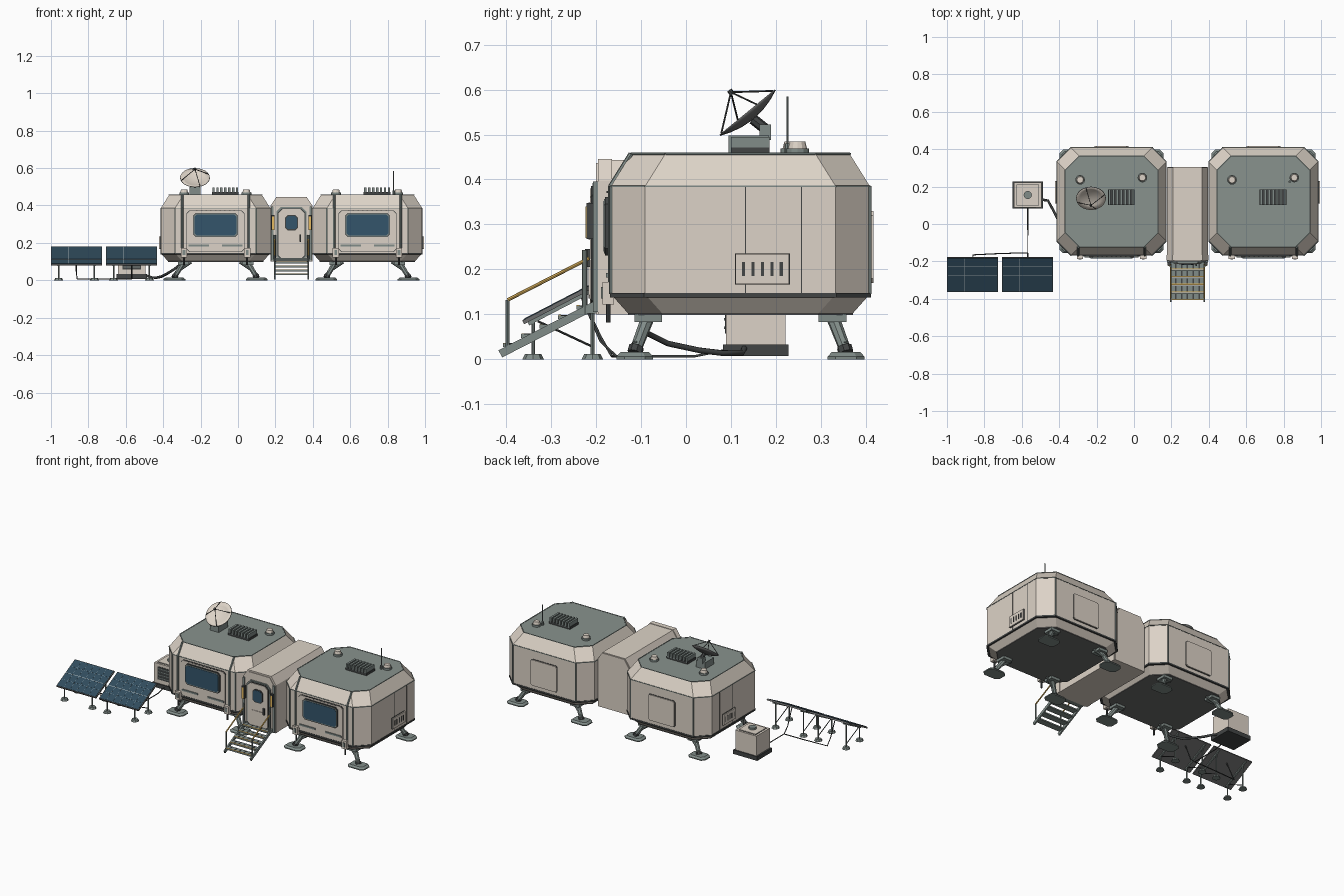
import bpy, bmesh, math
from mathutils import Vector, Matrix

cube = bpy.data.objects.get("Cube")
if cube:
    bpy.data.objects.remove(cube, do_unlink=True)


def material(name, r, g, b):
    m = bpy.data.materials.new(name)
    m.use_nodes = True
    m.diffuse_color = (r, g, b, 1)
    m.node_tree.nodes["Principled BSDF"].inputs["Base Color"].default_value = (r, g, b, 1)
    return m


SHELL = material("warm grey shell", .72, .65, .57)
ROOF = material("green grey roof", .25, .29, .27)
FRAME = material("steel frame", .22, .265, .25)
DARK = material("charcoal", .055, .06, .06)
UNDER = material("dark underside", .15, .152, .15)
GLASS = material("blue glass", .034, .09, .145)
CELL = material("navy solar cell", .03, .073, .11)
LINE = material("cell line", .42, .48, .5)
YELLOW = material("safety yellow", .78, .49, .12)


def finish(name, bm, *mats):
    bmesh.ops.recalc_face_normals(bm, faces=bm.faces)
    me = bpy.data.meshes.new(name)
    bm.to_mesh(me)
    bm.free()
    for m in mats:
        me.materials.append(m)
    ob = bpy.data.objects.new(name, me)
    bpy.context.collection.objects.link(ob)
    return ob


def box(name, pos, size, mat, tilt=0):
    bm = bmesh.new()
    M = Matrix.Translation(pos) @ Matrix.Rotation(tilt, 4, 'X') @ Matrix.Diagonal((*size, 1))
    bmesh.ops.create_cube(bm, size=1, matrix=M)
    return finish(name, bm, mat)


def rod(name, a, b, r, mat, r2=None, sides=8):
    a, b = Vector(a), Vector(b)
    d = b - a
    M = Matrix.Translation((a + b) / 2) @ d.to_track_quat('Z', 'Y').to_matrix().to_4x4()
    bm = bmesh.new()
    bmesh.ops.create_cone(bm, cap_ends=True, segments=sides, radius1=r, radius2=r if r2 is None else r2,
                          depth=d.length, matrix=M)
    return finish(name, bm, mat)


def loft(name, rings, *mats):
    bm = bmesh.new()
    loops = [[bm.verts.new(p) for p in ring] for ring in rings]
    n = len(loops[0])
    for lo, hi in zip(loops, loops[1:]):
        for i in range(n):
            bm.faces.new((lo[i], lo[(i + 1) % n], hi[(i + 1) % n], hi[i]))
    bm.faces.new(loops[0][::-1])
    bm.faces.new(loops[-1])
    return finish(name, bm, *mats)


def octagon(hx, hy, c):
    return [(hx - c, -hy), (hx, c - hy), (hx, hy - c), (hx - c, hy),
            (c - hx, hy), (-hx, hy - c), (-hx, c - hy), (c - hx, -hy)]


def plate(name, cx, cz, hx, hz, c, y0, y1, mat):
    return loft(name, [[(cx + x, y, cz + z) for x, z in octagon(hx, hz, c)] for y in (y0, y1)], mat)


def cable(name, pts, r):
    cu = bpy.data.curves.new(name, 'CURVE')
    cu.dimensions = '3D'
    cu.bevel_depth, cu.bevel_resolution = r, 1
    sp = cu.splines.new('POLY')
    sp.points.add(len(pts) - 1)
    for p, q in zip(sp.points, pts):
        p.co = (*q, 1)
    cu.materials.append(DARK)
    bpy.context.collection.objects.link(bpy.data.objects.new(name, cu))


CY = .121
FRONT = CY - .288


def pod_ring(cx, z, inset):
    return [(cx + x, CY + y, z) for x, y in octagon(.293 - inset, .288 - inset, .076)]


def pod(cx, side, tag):
    # Hull with roof and underside coloured by direction
    rings = [pod_ring(cx, z, i) for z, i in ((.1, .04), (.145, 0), (.385, 0), (.457, .045))]
    hull = loft(tag + "_hull", rings, SHELL, ROOF, UNDER)
    for f in hull.data.polygons:
        if abs(f.normal.z) > .95:
            f.material_index = 1 if f.normal.z > 0 else 2
    for part, z0, z1, inset, mat in (("base_band", .137, .147, -.002, DARK), ("eave_trim", .383, .387, -.0015, FRAME),
                                     ("floor_trim", .0985, .103, .038, UNDER)):
        loft(f"{tag}_{part}", [pod_ring(cx, z, inset) for z in (z0, z1)], mat)
    for i in range(8):
        rod(tag + "_roof_edge", rings[3][i], rings[3][(i + 1) % 8], .003, FRAME, sides=6)
    # Slim beads on the corners of the front and back walls
    for i in (0, 3, 4, 7):
        rod(tag + "_corner_bead", rings[1][i], rings[2][i], .004, FRAME, sides=6)
    # Front wall panel and window
    plate(tag + "_panel_seam", cx, .262, .155, .112, .015, FRONT - .003, FRONT + .01, DARK)
    plate(tag + "_front_panel", cx, .262, .152, .109, .015, FRONT - .006, FRONT + .01, SHELL)
    plate(tag + "_window_frame", cx, .296, .121, .065, .016, FRONT - .013, FRONT, DARK)
    plate(tag + "_window_lip", cx, .296, .117, .061, .014, FRONT - .015, FRONT, FRAME)
    plate(tag + "_window_glass", cx, .296, .112, .056, .012, FRONT - .017, FRONT, GLASS)
    for s in (-1, 1):
        x = cx + s * .178
        rod(tag + "_front_pillar", (x, FRONT, .15), (x, FRONT, .387), .007, FRAME)
        rod(tag + "_pillar_top", (x, FRONT, .385), (x, FRONT + .045, .457), .006, FRAME)
        box(tag + "_sill_strip", (cx + s * .09, FRONT - .007, .187), (.11, .008, .01), FRAME)
        box(tag + "_front_clamp", (cx + s * .169, FRONT - .006, .147), (.034, .026, .05), SHELL)
        box(tag + "_clamp_slot", (cx + s * .169, FRONT - .02, .148), (.014, .004, .026), FRAME)
        rod(tag + "_clamp_pin", (cx + s * .169, FRONT - .006, .082), (cx + s * .169, FRONT - .006, .125), .005, DARK)
    for i in range(9):
        box(tag + "_rivet", (cx - .1 + i * .025, FRONT - .007, .372), (.008, .005, .004), DARK)
    # Back hatch
    plate(tag + "_hatch_seam", cx, .25, .0925, .0825, .01, CY + .28, CY + .291, DARK)
    plate(tag + "_back_hatch", cx, .25, .09, .08, .01, CY + .28, CY + .296, SHELL)
    # Side wall seams and vent
    wall = cx + side * .293
    for y in (.132, .257):
        box(tag + "_side_seam", (wall, y, .265), (.003, .0025, .236), DARK)
    box(tag + "_vent_seam", (wall, .17, .201), (.008, .122, .069), DARK)
    box(tag + "_side_vent", (wall, .17, .201), (.018, .119, .066), SHELL)
    for i in range(5):
        box(tag + "_vent_slot", (wall + side * .009, .128 + i * .021, .201), (.003, .007, .032), DARK)
    # Legs
    for sx in (-1, 1):
        for sy in (-1, 1):
            x, y = cx + sx * .22, CY + sy * .235
            top = (cx + sx * .172, CY + sy * .205, .095)
            loft(tag + "_foot_pad", [[(x + a * k, y + b * k, z) for a, b in octagon(.058, .041, .018)]
                                     for z, k in ((0, 1), (.006, 1), (.016, .78))], FRAME)
            box(tag + "_leg_bracket", (top[0], top[1], .092), (.06, .062, .018), FRAME)
            rod(tag + "_leg", top, (x, y, .016), .015, FRAME, .013)
            rod(tag + "_ankle", (x, y, .014), (x - sx * .006, y - sy * .004, .028), .017, DARK)
            rod(tag + "_leg_brace", (cx + sx * .13, CY + sy * .2, .095), (x, y, .035), .006, FRAME)
    # Roof louvre and caps
    gx = cx + .052
    box(tag + "_louvre_base", (gx, .143, .464), (.144, .085, .014), DARK)
    for i in range(7):
        box(tag + "_louvre_slat", (gx - .063 + i * .021, .143, .48), (.012, .085, .03), FRAME)
    for x, y in ((cx - .168, .236), (cx + .165, .248)):
        rod(tag + "_cap_base", (x, y, .455), (x, y, .469), .026, FRAME, sides=12)
        rod(tag + "_roof_cap", (x, y, .469), (x, y, .485), .021, SHELL, .017, sides=12)


pod(-.12, -1, "left_pod")
pod(.692, 1, "right_pod")
rod("antenna", (.832, .226, .455), (.832, .226, .585), .0025, FRAME)
rod("antenna_base", (.832, .226, .455), (.832, .226, .48), .007, FRAME)

# Connecting corridor
MX = .286


def arch(y, k=0):
    pts = [(.11, .1), (.11, .395), (.078, .443)]
    half = [(x + k, z + (k if z > .2 else 0)) for x, z in pts]
    return [(MX + x, y, z) for x, z in half] + [(MX - x, y, z) for x, z in half[::-1]]


loft("corridor", [arch(-.19), arch(.302)], SHELL)
loft("corridor_front_collar", [arch(-.196, .003), arch(-.165, .003)], SHELL)
loft("corridor_front_wall", [arch(-.2, -.006), arch(-.18, -.006)], SHELL)
loft("corridor_back_wall", [arch(.3, -.004), arch(.306, -.004)], SHELL)

# Door
for part, hx, hz, c, y, mat in (("door_frame", .081, .145, .025, -.208, FRAME),
                                ("door_gasket", .074, .138, .022, -.211, DARK),
                                ("door", .069, .133, .02, -.214, SHELL)):
    plate(part, MX, .247, hx, hz, c, y, -.19, mat)
plate("door_window_frame", MX, .308, .035, .041, .014, -.217, -.2, DARK)
plate("door_window", MX, .308, .029, .035, .011, -.219, -.2, GLASS)
plate("door_lower_panel", MX, .175, .045, .04, .008, -.217, -.2, SHELL)
box("door_handle", (MX + .046, -.219, .225), (.009, .012, .04), DARK)
box("door_step", (MX, -.21, .108), (.19, .04, .012), FRAME)
for s in (-1, 1):
    box("wall_post", (MX + s * .103, -.2, .25), (.014, .014, .29), FRAME)
    box("grab_mount", (MX + s * .098, -.21, .308), (.016, .022, .08), DARK)
    box("grab_bar", (MX + s * .098, -.222, .305), (.012, .004, .07), YELLOW)

# Stairs with handrails
for s in (-1, 1):
    x = MX + s * .09
    box("stair_stringer", (x, -.308, .066), (.009, .236, .018), FRAME, math.atan2(.105, .205))
    rod("handrail", (x, -.397, .132), (x, -.215, .225), .004, YELLOW)
    rod("rail_post_front", (x, -.397, .022), (x, -.397, .132), .004, FRAME)
    rod("rail_post_back", (x, -.225, .1), (x, -.225, .243), .006, FRAME)
for i in range(5):
    y, z = -.388 + i * .041, .031 + i * .021
    box("tread", (MX, y, z), (.176, .039, .008), FRAME)
    for k in range(-2, 3):
        box("tread_grip", (MX + k * .032, y, z + .004), (.008, .03, .002), DARK)
    box("tread_nosing", (MX, y - .016, z + .0045), (.17, .006, .002), YELLOW)

# Tilted solar panels: everything on the slope shares one angle
SLOPE = math.atan2(.097, .187)
UP = Vector((0, math.cos(SLOPE), math.sin(SLOPE)))
OUT = Vector((0, -math.sin(SLOPE), math.cos(SLOPE)))
for px in (-.8635, -.5695):
    mid = Vector((px, -.27, .13))
    box("solar_frame", mid, (.273, .208, .009), UNDER, SLOPE)
    box("solar_cells", mid + OUT * .004, (.266, .201, .004), CELL, SLOPE)
    for i in range(1, 6):
        box("cell_column_line", mid + OUT * .0055 + Vector((-.1315 + i * .0438, 0, 0)), (.0006, .199, .002), LINE, SLOPE)
    for i in (-1, 0, 1):
        box("cell_row_line", mid + OUT * .0055 + UP * i * .05, (.263, .003 if i == 0 else .0006, .002), LINE, SLOPE)
    for s in (-1, 1):
        x = px + s * .096
        box("panel_beam", mid - OUT * .008 + Vector((s * .096, 0, 0)), (.009, .19, .008), FRAME, SLOPE)
        for y, z in ((-.34, .09), (-.208, .155)):
            rod("panel_leg", (x, y, .008), (x, y, z), .004, FRAME)
            rod("panel_foot", (x, y, 0), (x, y, .012), .024, FRAME, .018)
        rod("panel_brace", (x, -.33, .085), (x, -.212, .03), .0025, DARK)

# Power unit and cables
GX, GY = -.568, .155
box("power_base", (GX, GY, .02), (.165, .145, .026), DARK)
box("power_box", (GX, GY, .093), (.146, .132, .126), SHELL)
box("power_lid_seam", (GX, GY, .1565), (.12, .11, .002), DARK)
box("power_lid", (GX, GY, .156), (.115, .105, .008), SHELL)
rod("power_cap", (GX, GY, .155), (GX, GY, .172), .022, FRAME, sides=12)
box("power_grille", (GX, GY - .066, .098), (.1, .004, .08), DARK)
for i in range(4):
    box("power_louvre", (GX, GY - .068, .07 + i * .019), (.09, .004, .005), FRAME)
cable("pod_cable", [(-.49, .13, .025), (-.46, .125, .015), (-.435, .08, .014), (-.41, .03, .02),
                    (-.38, -.04, .035), (-.34, -.09, .06), (-.29, -.1, .1)], .007)
cable("panel_cable", [(GX, .085, .02), (GX, .02, .007), (GX, -.155, .007), (-.7, -.157, .007),
                      (-.86, -.165, .007), (-.865, -.19, .05), (-.865, -.235, .145)], .003)
cable("panel_link", [(GX, -.155, .007), (GX, -.19, .04), (GX, -.235, .145)], .003)

# Dish on its mount
DX = -.23
AXIS = Vector((0, -.63, .77)).normalized()
RIM = Vector((DX, .136, .55))
TURN = AXIS.to_track_quat('Z', 'Y')
box("dish_mount", (DX, .14, .477), (.06, .09, .042), FRAME)
box("dish_post", (DX, .176, .505), (.035, .026, .035), FRAME)
rod("dish_arm", (DX, .182, .508), RIM - AXIS * .02, .012, DARK)
bm = bmesh.new()
R, N = .079, 24
loops = [[bm.verts.new(RIM + TURN @ Vector((R * t * math.cos(a), R * t * math.sin(a), .018 * (t * t - 1))))
          for a in (math.tau * i / N for i in range(N))] for t in (.1, .4, .7, 1)]
bm.faces.new(loops[0])
for lo, hi in zip(loops, loops[1:]):
    for i in range(N):
        bm.faces.new((lo[i], hi[i], hi[(i + 1) % N], lo[(i + 1) % N]))
dish = finish("dish", bm, SHELL, UNDER)
if dish.data.polygons[0].normal.dot(AXIS) < 0:
    dish.data.flip_normals()
dish.data.shade_smooth()
sol = dish.modifiers.new("thickness", 'SOLIDIFY')
sol.thickness, sol.offset = .003, -1
sol.material_offset = sol.material_offset_rim = 1
focus = RIM + AXIS * .057
for k in range(4):
    a = .35 + k * math.tau / 4
    rod("feed_strut", RIM + TURN @ Vector((R * math.cos(a), R * math.sin(a), 0)), focus, .002, DARK, sides=6)
rod("feed_horn", focus - AXIS * .006, focus + AXIS * .006, .006, DARK)
